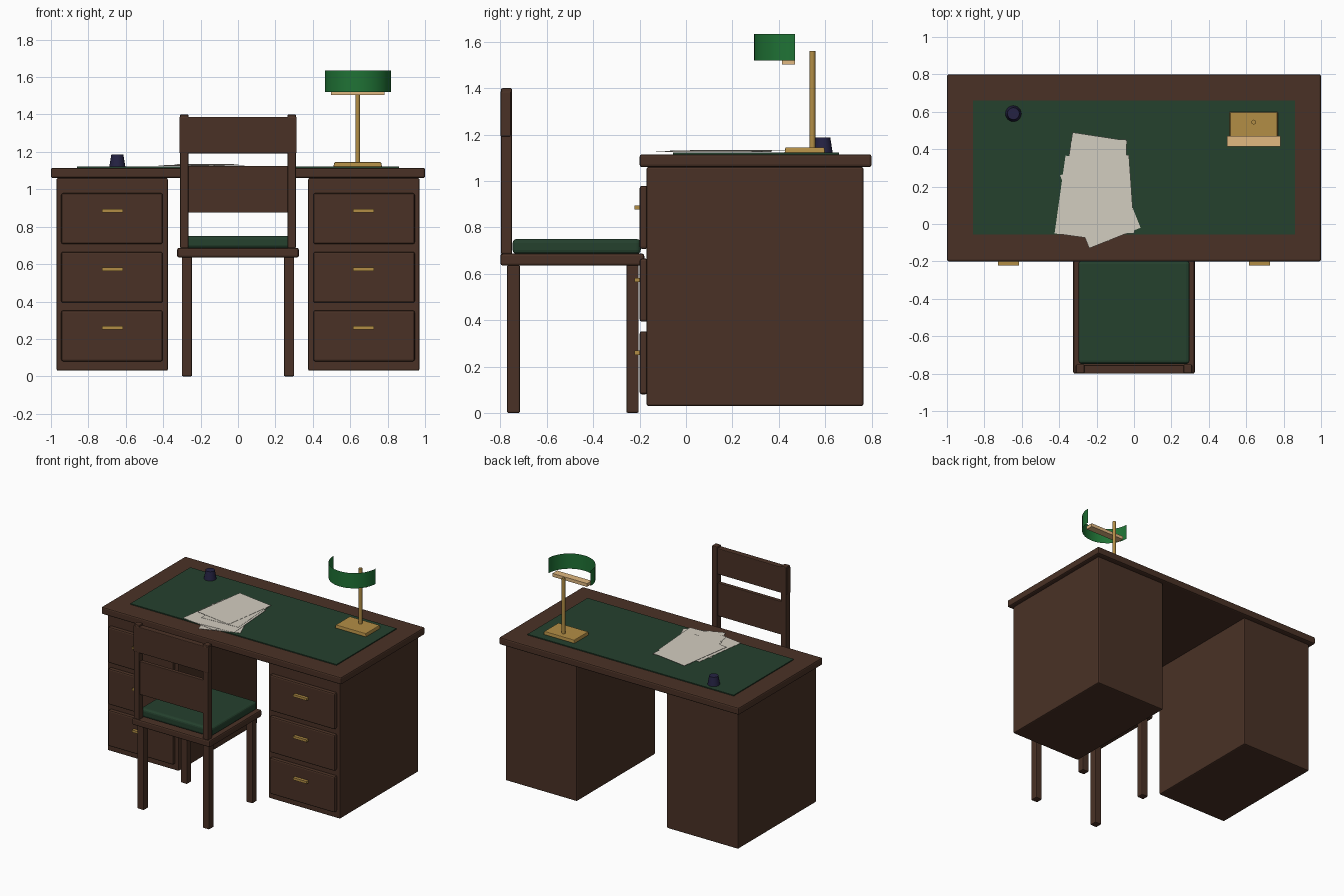
import bpy, bmesh, math

if "Cube" in bpy.data.objects:
    bpy.data.objects.remove(bpy.data.objects["Cube"])


def material(name, r, g, b):
    m = bpy.data.materials.new(name)
    m.diffuse_color = (r, g, b, 1)
    m.use_nodes = True
    m.node_tree.nodes["Principled BSDF"].inputs["Base Color"].default_value = m.diffuse_color
    return m


WOOD = material("dark_wood", 0.068, 0.031, 0.019)
LEATHER = material("green_leather", 0.018, 0.052, 0.027)
GLASS = material("green_glass", 0.014, 0.17, 0.036)
BRASS = material("brass", 0.45, 0.27, 0.06)
CREAM = material("lamp_fitting", 0.75, 0.48, 0.22)
PAPER = material("paper", 0.65, 0.61, 0.53)
INK = material("ink_glass", 0.018, 0.016, 0.055)


def finish(bm, name, mat, loc=(0, 0, 0), rot=0.0):
    me = bpy.data.meshes.new(name)
    bm.to_mesh(me)
    bm.free()
    ob = bpy.data.objects.new(name, me)
    bpy.context.collection.objects.link(ob)
    ob.location = loc
    ob.rotation_euler.z = rot
    me.materials.append(mat)
    return ob


def box(name, x, y, z, mat, bevel=0.0, rot=0.0, taper=1.0, segments=2):
    """Box from (min, max) ranges, with an optional bevel and tapered top."""
    bm = bmesh.new()
    bmesh.ops.create_cube(bm, size=1)
    for v in bm.verts:
        k = taper if v.co.z > 0 else 1
        v.co.x *= (x[1] - x[0]) * k
        v.co.y *= (y[1] - y[0]) * k
        v.co.z *= z[1] - z[0]
    if bevel:
        bmesh.ops.bevel(bm, geom=bm.edges[:], offset=bevel, segments=segments,
                        profile=0.5, affect='EDGES')
    return finish(bm, name, mat, [sum(r) / 2 for r in (x, y, z)], rot)


def smooth(ob, angle=35):
    bpy.ops.object.select_all(action='DESELECT')
    ob.select_set(True)
    bpy.context.view_layer.objects.active = ob
    bpy.ops.object.shade_smooth_by_angle(angle=math.radians(angle))


def cone(name, x, y, z, r1, r2, mat, sides=24):
    bm = bmesh.new()
    bmesh.ops.create_cone(bm, cap_ends=True, segments=sides, radius1=r1, radius2=r2,
                          depth=z[1] - z[0])
    ob = finish(bm, name, mat, (x, y, sum(z) / 2))
    smooth(ob)
    return ob


def span(s, a, b):
    """Range mirrored to the side s (-1 or 1)."""
    return tuple(sorted((s * a, s * b)))


# Desk top with leather inlay
box("desk_top", (-1, 1), (-0.2, 0.8), (1.06, 1.115), WOOD, 0.01)
box("leather_inlay", (-0.86, 0.86), (-0.055, 0.66), (1.112, 1.122), LEATHER)

# Two drawer pedestals
for s, side in ((-1, "left"), (1, "right")):
    box(side + "_pedestal", span(s, 0.375, 0.97), (-0.17, 0.765), (0.03, 1.06), WOOD, 0.008)
    for i in range(3):
        z = 0.08 + 0.3135 * i
        box(f"{side}_drawer_{i + 1}", span(s, 0.403, 0.945), (-0.2, -0.165),
            (z, z + 0.272), WOOD, 0.01)
        box(f"{side}_handle_{i + 1}", span(s, 0.615, 0.728), (-0.222, -0.198),
            (z + 0.17, z + 0.188), BRASS)

# Chair seat and cushion
box("seat", (-0.325, 0.325), (-0.8, -0.18), (0.635, 0.687), WOOD, 0.01)
box("seat_cushion", (-0.297, 0.297), (-0.748, -0.195), (0.685, 0.75), LEATHER, 0.018, segments=3)

# Chair legs and back
for s, side in ((-1, "left"), (1, "right")):
    box(side + "_front_leg", span(s, 0.246, 0.3), (-0.257, -0.204), (0, 0.637), WOOD, 0.006)
    box(side + "_back_leg", span(s, 0.246, 0.3), (-0.772, -0.716), (0, 0.637), WOOD, 0.006)
    box(side + "_back_post", span(s, 0.265, 0.31), (-0.798, -0.75), (0.685, 1.4), WOOD, 0.006)
box("back_top_rail", (-0.314, 0.314), (-0.8, -0.755), (1.192, 1.387), WOOD, 0.005)
box("back_lower_rail", (-0.27, 0.27), (-0.79, -0.76), (0.875, 1.125), WOOD, 0.004)

# Desk lamp
box("lamp_base", (0.51, 0.77), (0.425, 0.6), (1.12, 1.145), BRASS, 0.004, taper=0.96)
cone("lamp_stem", 0.64, 0.545, (1.143, 1.56), 0.0125, 0.0125, BRASS, 16)
box("lamp_fitting_bar", (0.497, 0.784), (0.415, 0.47), (1.503, 1.528), CREAM)

# Half-round lamp shade
bm = bmesh.new()
arc = []
for i in range(25):
    a = math.pi + math.pi * i / 24
    c, d = 0.177 * math.cos(a), 0.177 * math.sin(a)
    arc.append((bm.verts.new((c, d, 0)), bm.verts.new((c, d, 0.115))))
for (a, b), (c, d) in zip(arc, arc[1:]):
    bm.faces.new((a, c, d, b))
smooth(finish(bm, "lamp_shade", GLASS, (0.642, 0.471, 1.519)))

# Inkwell
cone("inkwell", -0.645, 0.59, (1.12, 1.187), 0.043, 0.032, INK)

# Scattered paper sheets: centre x, centre y, rotation in degrees
sheets = [(-0.18, 0.12, 21.8), (-0.249, 0.137, -8), (-0.16, 0.15, 4),
          (-0.18, 0.235, 3), (-0.214, 0.26, -8.7)]
for i, (x, y, a) in enumerate(sheets):
    z = 1.125 + 0.0025 * i
    box(f"paper_sheet_{i + 1}", (x - 0.148, x + 0.148), (y - 0.21, y + 0.21),
        (z, z + 0.0015), PAPER, rot=math.radians(a))
